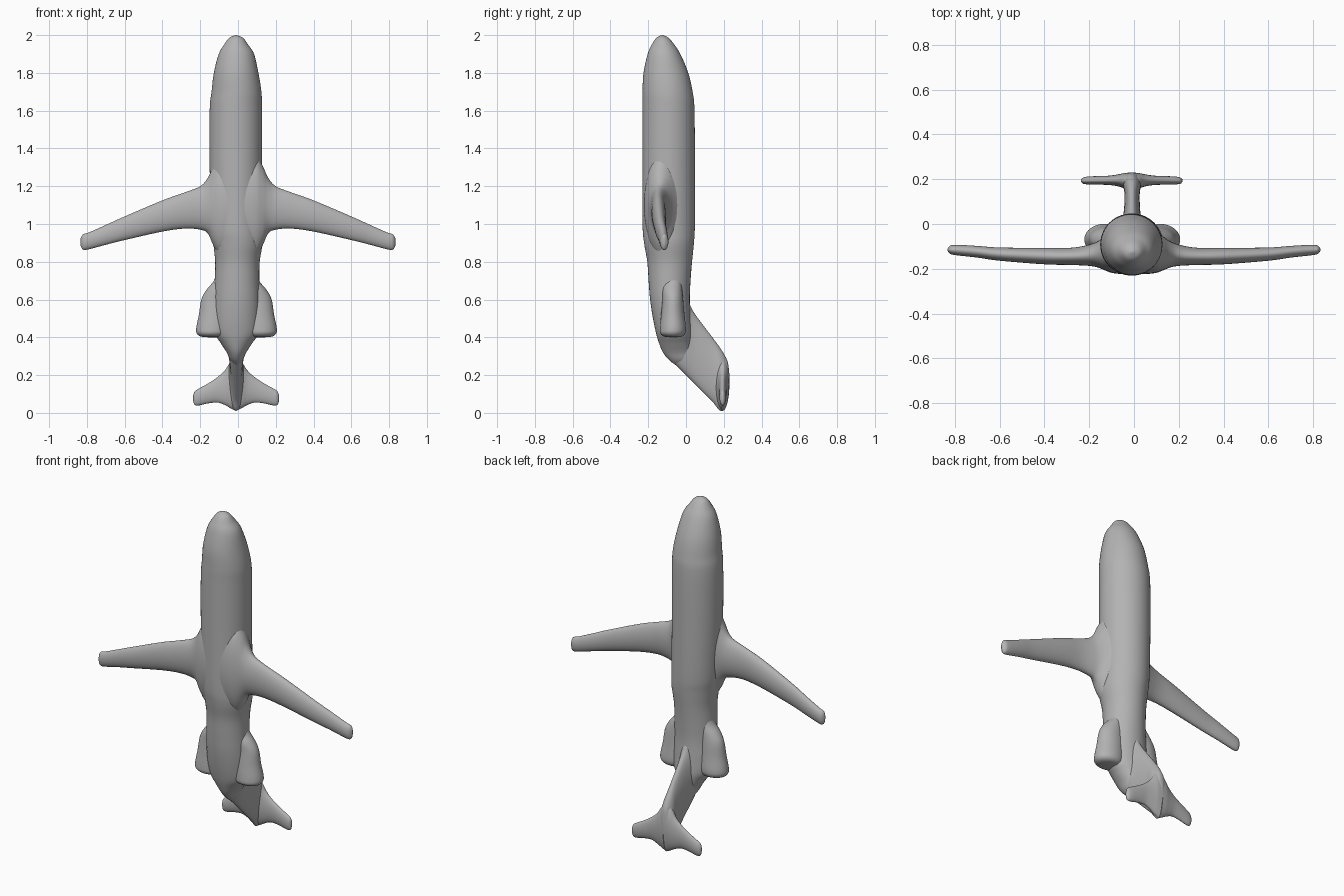
import bpy
import bmesh
import math
from mathutils import Vector

if "Cube" in bpy.data.objects:
    bpy.data.objects.remove(bpy.data.objects["Cube"], do_unlink=True)

grey = bpy.data.materials.new("plain grey")
grey.use_nodes = True
GREY = (0.45, 0.45, 0.45, 1)
grey.diffuse_color = GREY
bsdf = grey.node_tree.nodes["Principled BSDF"]
bsdf.inputs["Base Color"].default_value = GREY
bsdf.inputs["Roughness"].default_value = 0.6


def smooth_sections(rows, steps=5):
    """Catmull-Rom interpolation between cross-sections."""
    pts = [Vector(r) for r in rows]
    out = []
    for i in range(len(pts) - 1):
        p0, p1 = pts[max(i - 1, 0)], pts[i]
        p2, p3 = pts[i + 1], pts[min(i + 2, len(pts) - 1)]
        for s in range(steps):
            t = s / steps
            out.append(0.5 * (2 * p1 + (p2 - p0) * t
                              + (2 * p0 - 5 * p1 + 4 * p2 - p3) * t * t
                              + (3 * p1 - p0 - 3 * p2 + p3) * t ** 3))
    return out + [pts[-1]]


def loft(name, axis, rows, side=1, shift=0.0, segments=40):
    """Skin ellipses along an axis; a row is (position, low a, high a, low b, high b)."""
    bm = bmesh.new()
    rings = []
    for pos, a0, a1, b0, b1 in smooth_sections(rows):
        ring = []
        for k in range(segments):
            ang = 2 * math.pi * k / segments
            a = (a0 + a1) / 2 + (a1 - a0) / 2 * math.cos(ang)
            b = (b0 + b1) / 2 + (b1 - b0) / 2 * math.sin(ang)
            x, y, z = {"x": (pos, a, b), "y": (a, pos, b), "z": (a, b, pos)}[axis]
            ring.append(bm.verts.new((x * side + shift, y, z)))
        rings.append(ring)
    for r, q in zip(rings, rings[1:]):
        for k in range(segments):
            n = (k + 1) % segments
            bm.faces.new((r[k], r[n], q[n], q[k]))
    bm.faces.new(rings[0])
    bm.faces.new(rings[-1])
    bmesh.ops.recalc_face_normals(bm, faces=bm.faces)
    mesh = bpy.data.meshes.new(name)
    bm.to_mesh(mesh)
    bm.free()
    mesh.materials.append(grey)
    for p in mesh.polygons:
        p.use_smooth = True
    obj = bpy.data.objects.new(name, mesh)
    bpy.context.collection.objects.link(obj)
    return obj


# Fuselage standing nose up: z, x range, y range
loft("fuselage", "z", [
    (2.0, -0.014, -0.006, -0.129, -0.121),
    (1.985, -0.047, 0.027, -0.157, -0.092),
    (1.95, -0.073, 0.053, -0.181, -0.062),
    (1.9, -0.102, 0.085, -0.203, -0.030),
    (1.8, -0.128, 0.108, -0.225, 0.012),
    (1.7, -0.140, 0.124, -0.230, 0.035),
    (1.6, -0.150, 0.127, -0.230, 0.045),
    (1.3, -0.150, 0.127, -0.230, 0.047),
    (1.0, -0.142, 0.128, -0.230, 0.047),
    (0.9, -0.131, 0.130, -0.222, 0.042),
    (0.8, -0.121, 0.115, -0.205, 0.032),
    (0.7, -0.123, 0.113, -0.198, 0.024),
    (0.6, -0.127, 0.115, -0.190, 0.020),
    (0.5, -0.130, 0.115, -0.175, 0.025),
    (0.42, -0.122, 0.108, -0.158, 0.030),
    (0.37, -0.092, 0.076, -0.143, 0.030),
    (0.32, -0.060, 0.044, -0.122, 0.030),
    (0.28, -0.042, 0.026, -0.090, 0.030),
    (0.25, -0.015, 0.001, -0.050, 0.000),
], segments=56)

# Upright fin sweeping backwards: y, x range, z range
loft("tail_fin", "y", [
    (-0.10, -0.060, 0.042, 0.30, 0.66),
    (-0.06, -0.060, 0.042, 0.26, 0.65),
    (-0.01, -0.058, 0.040, 0.21, 0.625),
    (0.04, -0.048, 0.030, 0.16, 0.535),
    (0.09, -0.043, 0.026, 0.11, 0.465),
    (0.14, -0.043, 0.026, 0.06, 0.400),
    (0.18, -0.050, 0.032, 0.012, 0.345),
    (0.205, -0.045, 0.027, 0.03, 0.305),
    (0.222, -0.035, 0.017, 0.08, 0.265),
    (0.230, -0.014, -0.004, 0.13, 0.200),
])

# Wing: x, y range, z range, with a flared root
WING = [
    (0.00, -0.224, -0.02, 0.82, 1.37),
    (0.06, -0.223, -0.02, 0.83, 1.37),
    (0.10, -0.218, -0.030, 0.84, 1.36),
    (0.13, -0.207, -0.055, 0.885, 1.31),
    (0.16, -0.195, -0.076, 0.950, 1.245),
    (0.20, -0.187, -0.092, 0.970, 1.200),
    (0.28, -0.183, -0.106, 0.976, 1.168),
    (0.40, -0.180, -0.107, 0.960, 1.125),
    (0.60, -0.164, -0.105, 0.915, 1.040),
    (0.70, -0.150, -0.098, 0.890, 0.995),
    (0.79, -0.140, -0.093, 0.866, 0.955),
    (0.82, -0.134, -0.096, 0.864, 0.945),
    (0.833, -0.119, -0.111, 0.885, 0.925),
]
# Engine pod hugging the rear body: z, x range, y range
ENGINE = [
    (0.76, 0.040, 0.100, -0.11, -0.03),
    (0.70, 0.030, 0.120, -0.120, -0.025),
    (0.65, 0.030, 0.160, -0.125, -0.020),
    (0.60, 0.030, 0.186, -0.125, -0.015),
    (0.52, 0.030, 0.199, -0.132, -0.008),
    (0.45, 0.035, 0.213, -0.138, 0.000),
    (0.42, 0.045, 0.210, -0.136, -0.004),
    (0.404, 0.065, 0.188, -0.115, -0.022),
    (0.400, 0.110, 0.145, -0.080, -0.055),
]
# Tailplane on top of the fin: x, y range, z range
TAILPLANE = [
    (0.00, 0.155, 0.230, 0.010, 0.300),
    (0.03, 0.158, 0.228, 0.025, 0.270),
    (0.06, 0.168, 0.222, 0.042, 0.225),
    (0.10, 0.174, 0.216, 0.055, 0.188),
    (0.15, 0.176, 0.214, 0.050, 0.155),
    (0.195, 0.177, 0.212, 0.040, 0.130),
    (0.218, 0.180, 0.207, 0.042, 0.115),
    (0.227, 0.190, 0.198, 0.060, 0.095),
]
for label, side in (("left", 1), ("right", -1)):
    loft(label + "_wing", "x", WING, side)
    loft(label + "_engine", "z", ENGINE, side, -0.008)
    loft(label + "_tailplane", "x", TAILPLANE, side, -0.010)
